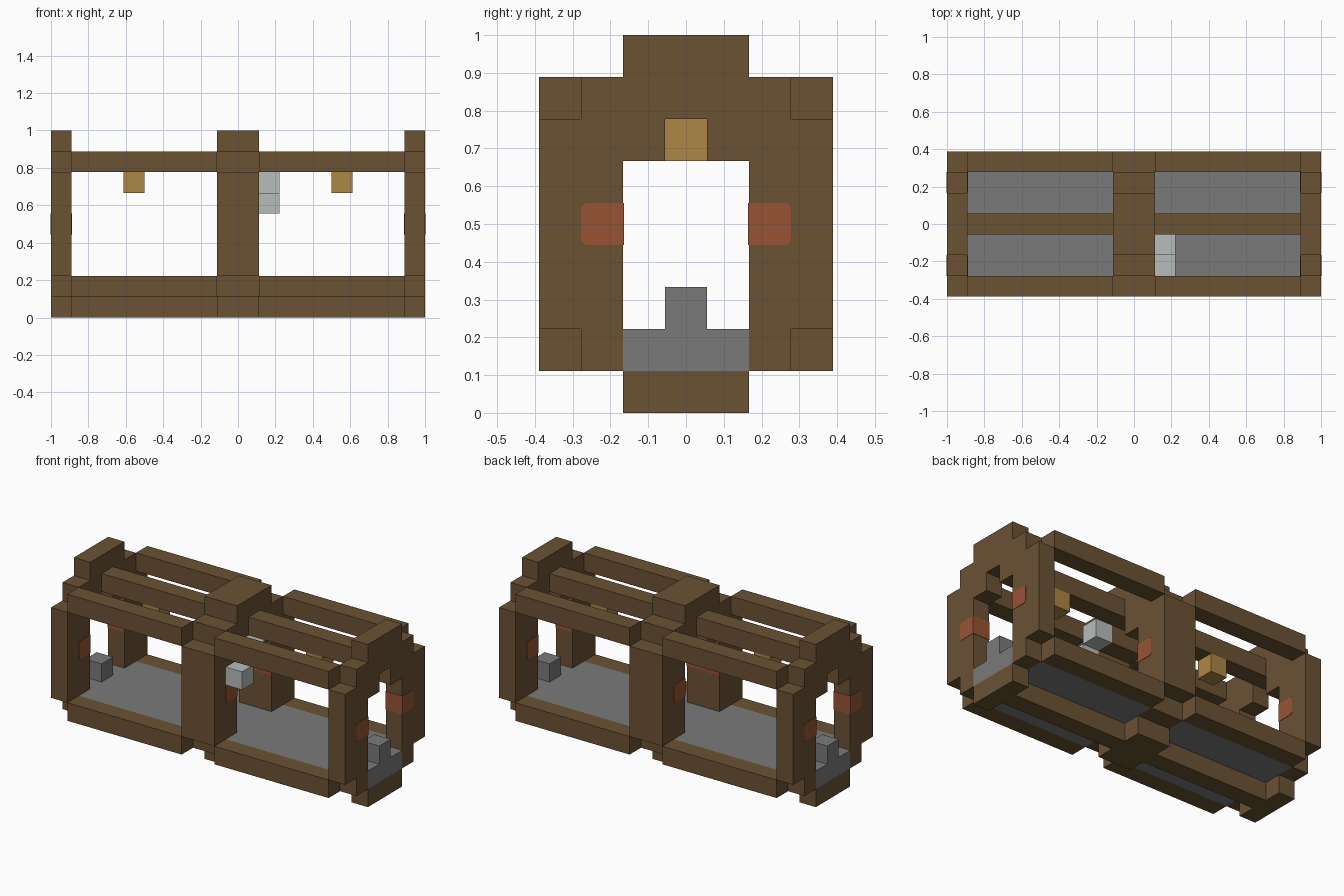
import bpy
import bmesh
from mathutils import Vector

cube = bpy.data.objects.get("Cube")
if cube:
    bpy.data.objects.remove(cube, do_unlink=True)

U = 1 / 9  # one block of the building grid


def material(name, rgb):
    m = bpy.data.materials.new(name)
    m.use_nodes = True
    m.diffuse_color = (*rgb, 1)
    m.node_tree.nodes["Principled BSDF"].inputs["Base Color"].default_value = (*rgb, 1)
    return m


WOOD = material("dark wood", (0.147, 0.084, 0.034))
STONE = material("grey stone", (0.195, 0.195, 0.195))
AMBER = material("amber", (0.42, 0.24, 0.06))
PALE = material("pale grey", (0.468, 0.508, 0.503))
RED = material("rust red", (0.31, 0.087, 0.034))


def prism(name, profile, x0, x1, mat):
    """Extrude a (y, z) outline along x; all lengths are in blocks."""
    bm = bmesh.new()
    face = bm.faces.new([bm.verts.new(Vector((x0, y, z)) * U) for y, z in profile])
    out = bmesh.ops.extrude_face_region(bm, geom=[face])
    moved = [v for v in out["geom"] if isinstance(v, bmesh.types.BMVert)]
    bmesh.ops.translate(bm, verts=moved, vec=((x1 - x0) * U, 0, 0))
    bmesh.ops.recalc_face_normals(bm, faces=bm.faces)
    mesh = bpy.data.meshes.new(name)
    bm.to_mesh(mesh)
    bm.free()
    mesh.materials.append(mat)
    obj = bpy.data.objects.new(name, mesh)
    bpy.context.collection.objects.link(obj)
    return obj


def box(name, x0, x1, y0, y1, z0, z1, mat):
    return prism(name, [(y0, z0), (y1, z0), (y1, z1), (y0, z1)], x0, x1, mat)


# Stepped arch outline: outer half mirrored, then the notched opening
outer = [(1.5, 1), (2.5, 1), (2.5, 2), (3.5, 2), (3.5, 7),
         (2.5, 7), (2.5, 8), (1.5, 8), (1.5, 9)]
inner = [(1.5, 6), (0.5, 6), (0.5, 7)]
arch = (outer + [(-y, z) for y, z in reversed(outer)]
        + [(-y, z) for y, z in inner] + inner[::-1])

# Three frames, each with a sill, a floor piece and red studs in the posts
E = 0.02
C = 0.1
for label, x0, x1 in (("right", -9, -8), ("middle", -1, 1), ("left", 8, 9)):
    prism(label + "_arch", arch, x0, x1, WOOD)
    box(label + "_sill", x0, x1, -1.5, 1.5, 0, 1, WOOD)
    box(label + "_threshold", x0, x1, -1.5, 1.5, 1, 2, STONE)
    for side, s in (("front", -1), ("back", 1)):
        stud = [(1.5 - E, 4), (2.5 - C, 4), (2.5, 4 + C),
                (2.5, 5 - C), (2.5 - C, 5), (1.5 - E, 5)]
        prism(f"{label}_{side}_stud", [(s * y, z) for y, z in stud],
              x0 - E, x1 + E, RED)

# Two bays between the frames
for label, x0, x1 in (("right", -8, -1), ("left", 1, 8)):
    box(label + "_floor", x0, x1, -2.5, 2.5, 1, 2, STONE)
    box(label + "_keel_beam", x0, x1, -0.5, 0.5, 0, 1, WOOD)
    box(label + "_ridge_beam", x0, x1, -0.5, 0.5, 7, 8, WOOD)
    for side, y0 in (("front", -3.5), ("back", 2.5)):
        box(f"{label}_{side}_lower_beam", x0, x1, y0, y0 + 1, 1, 2, WOOD)
        box(f"{label}_{side}_upper_beam", x0, x1, y0, y0 + 1, 7, 8, WOOD)

# Hanging lamps and stone blocks in the doorways
for label, s in (("right", -1), ("left", 1)):
    box(label + "_lamp", s * 5 - 0.5, s * 5 + 0.5, -0.5, 0.5, 6, 7, AMBER)
    box(label + "_door_block", s * 8.5 - 0.5, s * 8.5 + 0.5, -0.5, 0.5, 2, 3, STONE)

# Pale fitting on the middle frame
box("fitting_lower", 1, 2, -2.5, -1.5, 5, 6, PALE)
box("fitting_upper", 1, 2, -1.5, -0.5, 6, 7, PALE)
